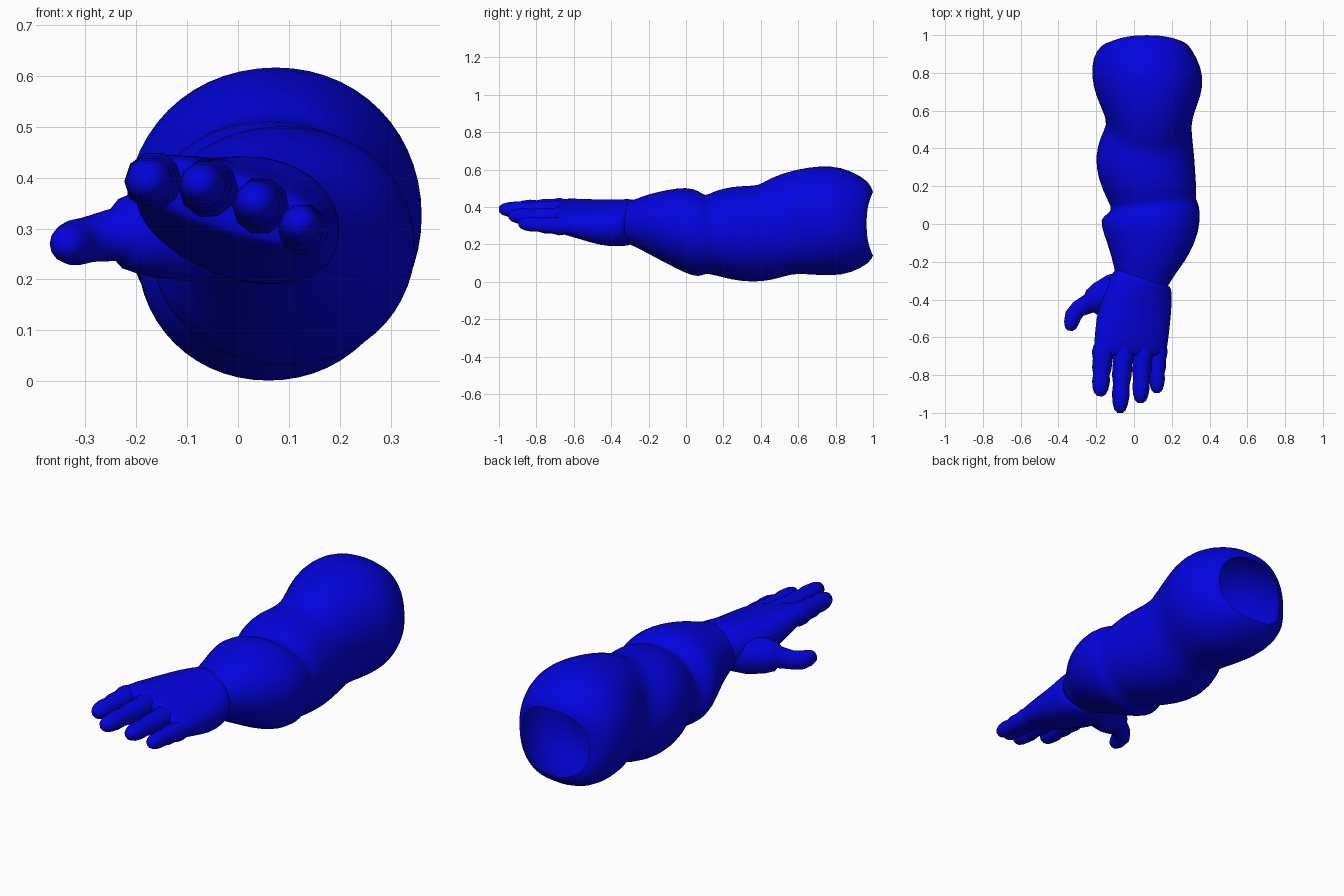
import bpy
import bmesh
from math import sin, cos, pi, radians, copysign
from mathutils import Vector

start_cube = bpy.data.objects.get("Cube")
if start_cube:
    bpy.data.objects.remove(start_cube, do_unlink=True)

blue = bpy.data.materials.new("deep blue")
blue.use_nodes = True
blue_color = (0.001, 0.001, 0.74, 1)
blue.diffuse_color = blue_color
blue.node_tree.nodes["Principled BSDF"].inputs["Base Color"].default_value = blue_color


def skin(name, rings, cap_end=False, subdivide=True):
    """Bridge a list of equal-length point rings into one smooth surface."""
    bm = bmesh.new()
    loops = [[bm.verts.new(point) for point in ring] for ring in rings]
    for a, b in zip(loops, loops[1:]):
        for i in range(len(a)):
            j = (i + 1) % len(a)
            bm.faces.new((a[i], a[j], b[j], b[i]))
    if cap_end:
        bm.faces.new(loops[-1])
    bmesh.ops.recalc_face_normals(bm, faces=bm.faces)
    mesh = bpy.data.meshes.new(name)
    bm.to_mesh(mesh)
    bm.free()
    mesh.materials.append(blue)
    mesh.shade_smooth()
    obj = bpy.data.objects.new(name, mesh)
    bpy.context.collection.objects.link(obj)
    if subdivide:
        smooth = obj.modifiers.new("smooth_surface", 'SUBSURF')
        smooth.levels = smooth.render_levels = 1


def section(y, cx, cz, rx, rz, tilt=0, skew=0, power=1, saddle=0, dip=0, sides=28):
    """Tilted oval across y; lower power is boxier, the rest bends it along y."""
    ring = []
    c, s = cos(radians(tilt)), sin(radians(tilt))
    for i in range(sides):
        a = 2 * pi * i / sides
        u = rx * copysign(abs(cos(a)) ** power, cos(a))
        v = rz * copysign(abs(sin(a)) ** power, sin(a))
        dy = skew * cos(a) + saddle * sin(a) ** 2 - dip * max(sin(a), 0)
        ring.append(Vector((cx + u * c - v * s, y + dy, cz + u * s + v * c)))
    return ring


def digit(name, path, radii, sides=10):
    """Round tube along a path with one radius for each point."""
    rings = []
    for i, (point, radius) in enumerate(zip(path, radii)):
        before, after = path[max(i - 1, 0)], path[min(i + 1, len(path) - 1)]
        turn = (after - before).to_track_quat('Z', 'Y')
        rings.append([point + turn @ Vector((radius * cos(2 * pi * k / sides),
                                             radius * sin(2 * pi * k / sides), 0))
                      for k in range(sides)])
    skin(name, rings, cap_end=True, subdivide=False)


# Arm, open at the shoulder: y, left x, right x, bottom z, top z, dip of the top
arm_profile = [
    (.965, -.125, .26, .14, .48, 0), (.95, -.175, .29, .1, .535, 0),
    (.88, -.222, .335, .043, .598, 0), (.78, -.227, .372, .03, .623, 0),
    (.68, -.205, .357, .036, .617, .02), (.59, -.16, .318, .042, .585, .07),
    (.53, -.142, .305, .03, .545, .1), (.47, -.178, .308, .01, .517, .08),
    (.36, -.208, .321, -.006, .515, .03), (.24, -.193, .328, .01, .51, 0),
    (.15, -.14, .332, .035, .487, 0), (.1, -.11, .325, .045, .455, 0),
    (.07, -.17, .35, .022, .49, 0), (0, -.18, .352, .043, .508, 0),
    (-.1, -.143, .325, .095, .493, 0), (-.2, -.112, .27, .148, .47, 0),
    (-.27, -.1, .215, .187, .442, 0), (-.33, -.08, .18, .21, .425, 0),
]
arm_rings = []
for y, left, right, low, high, dip in arm_profile:
    shoulder = y > 0.93
    arm_rings.append(section(y, (left + right) / 2, (low + high) / 2,
                             (right - left) / 2, (high - low) / 2,
                             skew=0.03 if 0 < y < 0.2 else 0,
                             power=0.82 if shoulder else 0.97,
                             saddle=0.035 if shoulder else 0, dip=dip))
skin("arm", arm_rings)

# Palm with a slanted cuff: y, centre x and z, half sizes, tilt, skew, power
palm_profile = [
    (-.285, .045, .318, .14, .11, -12, -.045, 1),
    (-.295, .045, .318, .156, .126, -12, -.045, 1),
    (-.36, .022, .315, .18, .121, -13, -.03, .92),
    (-.45, .003, .315, .2, .112, -15, 0, .85),
    (-.57, -.01, .337, .203, .088, -17, 0, .82),
    (-.66, -.019, .35, .203, .067, -18, 0, .8),
    (-.692, -.019, .35, .194, .058, -18, 0, .8),
    (-.7, -.019, .35, .165, .035, -18, 0, .8),
]
skin("palm", [section(*row) for row in palm_profile], cap_end=True)

# Four fingers with swollen joints: base and tip points, thickness
finger_steps = [(0, .05), (.14, .059), (.28, .051), (.45, .052), (.58, .044),
                (.72, .047), (.86, .041), (.95, .031), (1, .014)]
fingers = {
    "index_finger": ((-.162, -.64, .392), (-.18, -.912, .395), 1),
    "middle_finger": ((-.056, -.64, .378), (-.075, -1, .388), 1),
    "ring_finger": ((.046, -.64, .342), (.034, -.948, .353), .98),
    "little_finger": ((.128, -.64, .295), (.12, -.895, .312), .88),
}
for name, (base, tip, thickness) in fingers.items():
    path = [Vector(base).lerp(Vector(tip), t) for t, r in finger_steps]
    digit(name, path, [r * thickness for t, r in finger_steps])

# Thumb stepping out of the fleshy side of the palm
thumb_path = [(-.02, -.34, .3), (-.11, -.365, .295), (-.18, -.395, .292),
              (-.225, -.415, .29), (-.238, -.421, .288), (-.295, -.45, .278),
              (-.322, -.485, .272), (-.332, -.525, .27), (-.337, -.552, .27),
              (-.339, -.565, .27)]
thumb_radii = [.1, .1, .087, .07, .053, .045, .045, .039, .029, .013]
digit("thumb", [Vector(p) for p in thumb_path], thumb_radii, sides=14)
